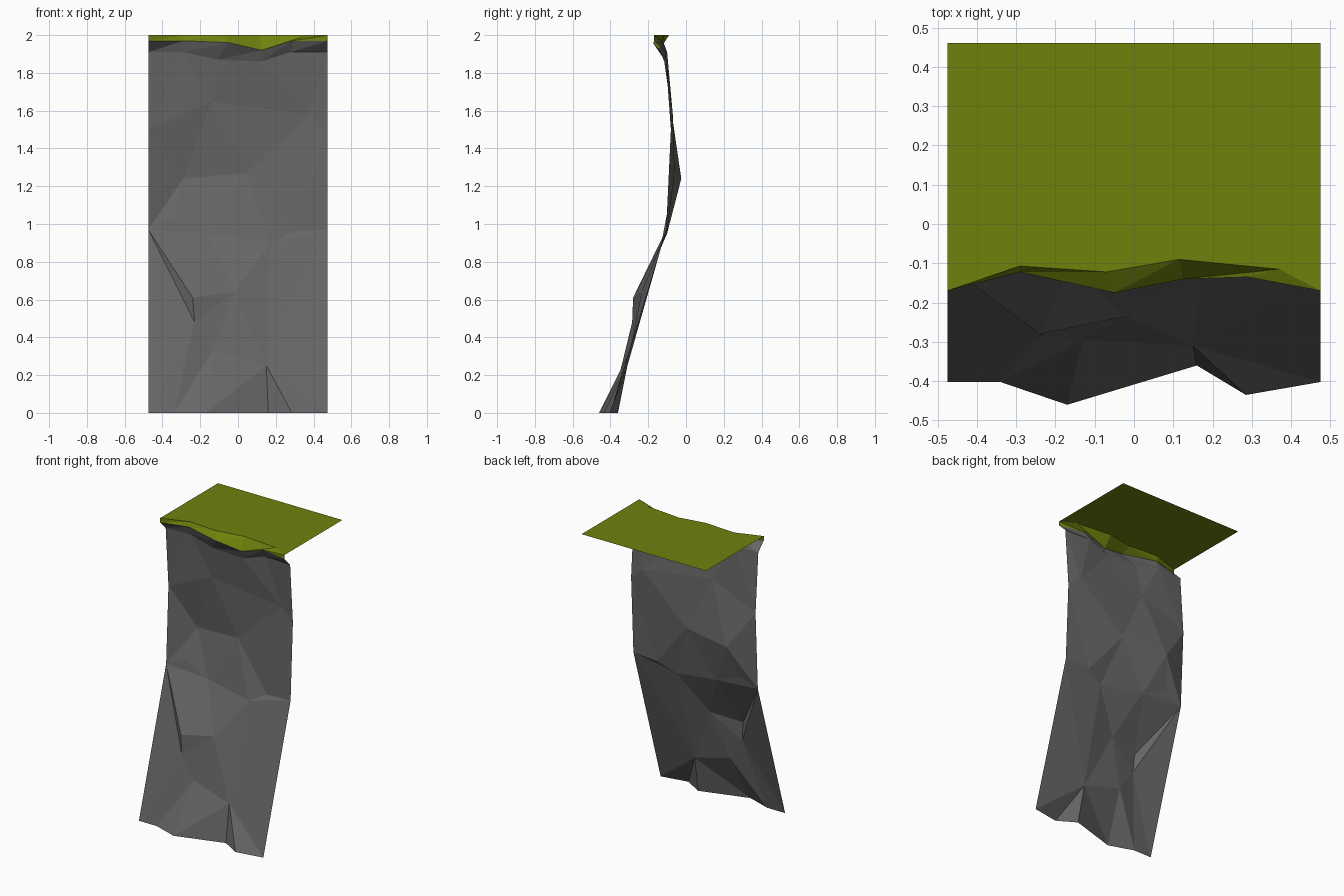
import bpy
from mathutils import Vector
from mathutils.geometry import delaunay_2d_cdt

if "Cube" in bpy.data.objects:
    bpy.data.objects.remove(bpy.data.objects["Cube"])

W = 0.475


def material(name, rgb):
    m = bpy.data.materials.new(name)
    m.diffuse_color = (*rgb, 1)
    m.use_nodes = True
    m.node_tree.nodes["Principled BSDF"].inputs["Base Color"].default_value = m.diffuse_color
    return m


grey = material("rock grey", (0.133, 0.133, 0.133))
green = material("grass green", (0.165, 0.22, 0.004))


def add(name, verts, faces, mat):
    me = bpy.data.meshes.new(name)
    me.from_pydata(verts, [], faces)
    me.materials.append(mat)
    ob = bpy.data.objects.new(name, me)
    bpy.context.collection.objects.link(ob)
    return ob


def band(name, low, high, mat):
    """Strip of triangles between two rows of equal length."""
    n = len(low)
    faces = []
    for i in range(n - 1):
        faces += [(i, i + 1, n + i + 1), (i, n + i + 1, n + i)]
    add(name, low + high, faces, mat)


# Rows running left to right: grass edge, lip edge, rim under the lip, foot
grass_edge = [(-W, -.17, 2), (-.29, -.107, 2), (-.07, -.122, 2),
              (.115, -.09, 2), (.37, -.115, 2), (W, -.17, 2)]
lip = [(-W, -.17, 1.97), (-.29, -.122, 1.97), (-.05, -.175, 1.96),
       (.125, -.14, 1.92), (.29, -.135, 1.97), (W, -.17, 1.97)]
rim = [(-W, -.11, 1.91), (-.29, -.10, 1.91), (-.11, -.115, 1.87),
       (.12, -.115, 1.86), (.28, -.10, 1.91), (W, -.11, 1.91)]
foot = [(-W, -.402, 0), (-.34, -.402, 0), (-.17, -.46, 0),
        (.16, -.36, 0), (.285, -.435, 0), (W, -.402, 0)]

# Side edge profile and loose facet corners of the rock face
side = [(-.105, .97), (-.08, 1.5)]
corners = [(-.14, -.085, 1.65), (.38, -.07, 1.58), (-.29, -.025, 1.24),
           (.04, -.06, 1.27), (-.35, -.09, 1.03), (-.16, -.10, .95),
           (.17, -.13, .90), (.29, -.10, .96), (-.24, -.28, .61),
           (-.02, -.235, .64), (-.23, -.285, .48), (-.13, -.295, .33),
           (.15, -.31, .25)]

# Rock face: triangulate the corners inside the outline
outline = (foot + [(W, y, z) for y, z in side] + rim[::-1]
           + [(-W, y, z) for y, z in side[::-1]])
pts = outline + corners
res = delaunay_2d_cdt([Vector((x, z)) for x, y, z in pts], [],
                      [list(range(len(outline)))], 1, 1e-5)
verts = [(v.x, pts[o[0]][1], v.y) for v, o in zip(res[0], res[3])]
add("rock_face", verts, [tuple(f) for f in res[2]], grey)

# Overhanging rock lip, grass lip and the flat grass top
band("rock_lip", rim, lip, grey)
band("grass_lip", lip, grass_edge, green)
top = grass_edge + [(W, .46, 2), (-W, .46, 2)]
add("grass_top", top, [tuple(range(len(top)))], green)
